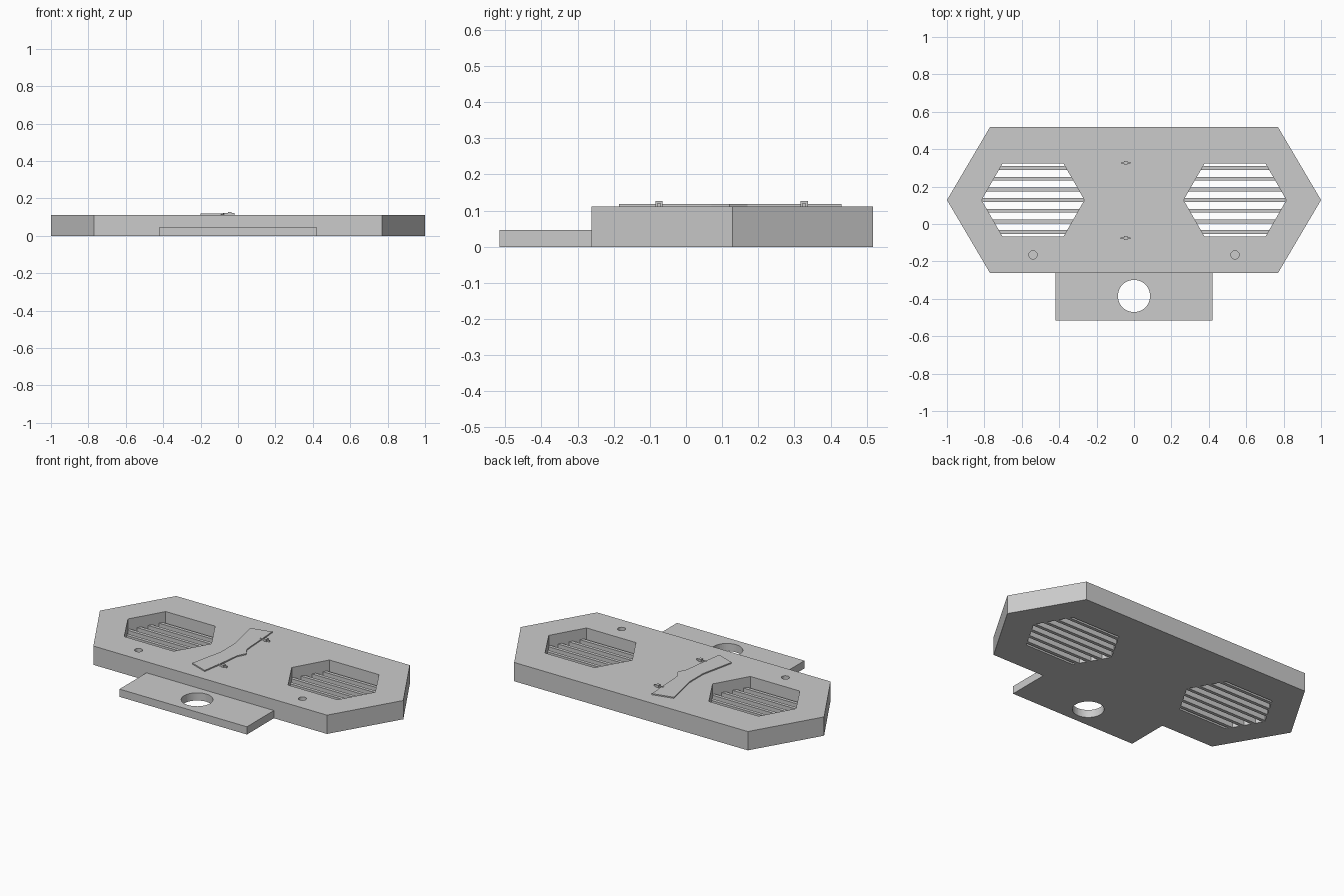
import bpy, bmesh, math

cube = bpy.data.objects.get("Cube")
if cube:
    bpy.data.objects.remove(cube, do_unlink=True)

gray = bpy.data.materials.new("plain_gray")
gray.use_nodes = True
COLOR = (0.6, 0.6, 0.6, 1)
gray.diffuse_color = COLOR
gray.node_tree.nodes["Principled BSDF"].inputs["Base Color"].default_value = COLOR


def prism(name, outline, z0, z1):
    """Extrude a flat outline between two heights."""
    bm = bmesh.new()
    face = bm.faces.new([bm.verts.new((x, y, z0)) for x, y in outline])
    ext = bmesh.ops.extrude_face_region(bm, geom=[face])
    for v in ext["geom"]:
        if isinstance(v, bmesh.types.BMVert):
            v.co.z = z1
    bmesh.ops.recalc_face_normals(bm, faces=bm.faces)
    mesh = bpy.data.meshes.new(name)
    bm.to_mesh(mesh)
    bm.free()
    mesh.materials.append(gray)
    obj = bpy.data.objects.new(name, mesh)
    bpy.context.collection.objects.link(obj)
    return obj


def rect(cx, cy, w, d):
    return [(cx + sx * w / 2, cy + sy * d / 2)
            for sx, sy in ((-1, -1), (1, -1), (1, 1), (-1, 1))]


def circle(cx, cy, r, n=48):
    return [(cx + r * math.cos(2 * math.pi * i / n),
             cy + r * math.sin(2 * math.pi * i / n)) for i in range(n)]


def long_hex(cx, cy, half_w, half_flat, half_h):
    return [(cx - half_w, cy), (cx - half_flat, cy - half_h),
            (cx + half_flat, cy - half_h), (cx + half_w, cy),
            (cx + half_flat, cy + half_h), (cx - half_flat, cy + half_h)]


def combine(target, tool, operation):
    """Apply a boolean and drop the tool object."""
    mod = target.modifiers.new("join", 'BOOLEAN')
    mod.operation, mod.object, mod.solver = operation, tool, 'EXACT'
    bpy.context.view_layer.objects.active = target
    bpy.ops.object.modifier_apply(modifier=mod.name)
    bpy.data.objects.remove(tool, do_unlink=True)


# Body with the front tab
TOP, MID = 0.112, 0.128
body = prism("body", long_hex(0, MID, 1.0, 0.77, 0.39), 0, TOP)
tab = prism("tab", rect(0, -0.377, 0.84, 0.278), 0, 0.046)
combine(body, tab, 'UNION')

# Tab hole, vent openings and small blind holes
combine(body, prism("tab_hole", circle(0, -0.385, 0.086), -0.1, 0.2), 'DIFFERENCE')
VENT_X, HALF_W, HALF_FLAT, HALF_H = 0.54, 0.275, 0.163, 0.195
for side in (-1, 1):
    vent = long_hex(side * VENT_X, MID, HALF_W, HALF_FLAT, HALF_H)
    combine(body, prism("vent_opening", vent, -0.1, 0.2), 'DIFFERENCE')
    combine(body, prism("blind_hole", circle(side * VENT_X, -0.165, 0.022, 32),
                        0.06, 0.2), 'DIFFERENCE')

# Vent slats, trimmed to the slanted sides
slope = (HALF_W - HALF_FLAT) / HALF_H
for side, label in ((-1, "right"), (1, "left")):
    for i in range(7):
        y = (i - 3) * 0.057
        lo, hi = y - 0.01, y + 0.01
        w_lo, w_hi = (HALF_W + 0.003 - abs(v) * slope for v in (lo, hi))
        cx = side * VENT_X
        prism(f"{label}_slat_{i + 1}",
              [(cx - w_lo, MID + lo), (cx + w_lo, MID + lo),
               (cx + w_hi, MID + hi), (cx - w_hi, MID + hi)], 0, 0.05)

# Thin raised plate on the top
prism("raised_plate",
      [(-0.2, -0.145), (-0.09, -0.185), (-0.065, -0.02), (-0.055, 0.07),
       (-0.03, 0.12), (-0.06, 0.17), (-0.065, 0.25), (-0.075, 0.43),
       (-0.2, 0.4), (-0.155, 0.19), (-0.155, 0.06)], TOP - 0.002, 0.119)

# Small clips beside the plate
for y, label in ((-0.075, "front"), (0.327, "back")):
    prism(f"{label}_clip_bar", rect(-0.05, y, 0.06, 0.008), TOP - 0.002, 0.121)
    prism(f"{label}_clip_pin", rect(-0.045, y, 0.018, 0.02), TOP - 0.002, 0.126)
